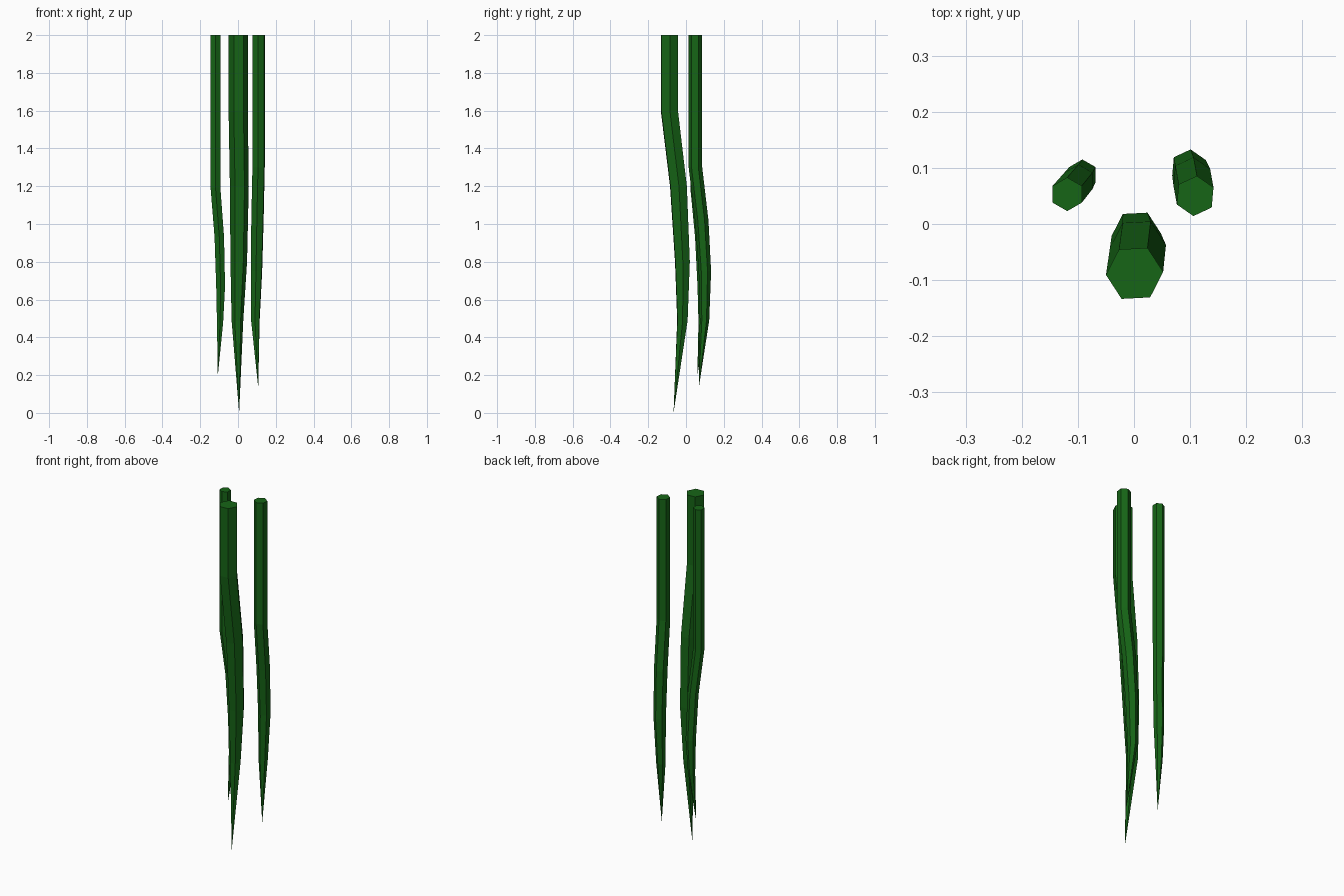
import bpy
import bmesh
from math import cos, sin, tau, radians

if "Cube" in bpy.data.objects:
    bpy.data.objects.remove(bpy.data.objects["Cube"])

green = bpy.data.materials.new("vine_green")
green.diffuse_color = (0.008, 0.13, 0.008, 1)
green.use_nodes = True
green.node_tree.nodes["Principled BSDF"].inputs["Base Color"].default_value = green.diffuse_color


def vine(name, rings, tip, turn):
    """Six-sided tapering stem: rings of (x, y, z, radius) from the top down to a point."""
    bm = bmesh.new()
    loops = []
    for x, y, z, r in rings:
        angles = [radians(turn) + tau * i / 6 for i in range(6)]
        loops.append([bm.verts.new((x + r * cos(a), y + r * sin(a), z)) for a in angles])
    bm.faces.new(loops[0])
    for upper, lower in zip(loops, loops[1:]):
        for i in range(6):
            j = (i + 1) % 6
            bm.faces.new((upper[i], lower[i], lower[j], upper[j]))
    point = bm.verts.new(tip)
    for i in range(6):
        bm.faces.new((loops[-1][i], point, loops[-1][(i + 1) % 6]))
    bmesh.ops.recalc_face_normals(bm, faces=bm.faces)
    mesh = bpy.data.meshes.new(name)
    bm.to_mesh(mesh)
    bm.free()
    mesh.materials.append(green)
    bpy.context.collection.objects.link(bpy.data.objects.new(name, mesh))


# Thick middle vine
vine("front_vine", [
    (0.001, -0.088, 2.00, 0.051),
    (0.001, -0.088, 1.60, 0.051),
    (0.007, -0.040, 1.20, 0.050),
    (0.004, -0.019, 0.80, 0.044),
    (-0.003, -0.019, 0.49, 0.031),
], (0.006, -0.066, 0.0), 3)

# Medium vine on the right
vine("right_vine", [
    (0.109, 0.050, 2.00, 0.036),
    (0.109, 0.050, 1.30, 0.036),
    (0.103, 0.083, 1.02, 0.036),
    (0.098, 0.100, 0.75, 0.033),
    (0.092, 0.098, 0.49, 0.025),
], (0.107, 0.068, 0.135), 25)

# Thin vine on the left
vine("left_vine", [
    (-0.119, 0.053, 2.00, 0.030),
    (-0.119, 0.053, 1.19, 0.030),
    (-0.099, 0.077, 0.93, 0.029),
    (-0.092, 0.088, 0.67, 0.027),
    (-0.095, 0.085, 0.48, 0.019),
], (-0.107, 0.060, 0.195), 30)
